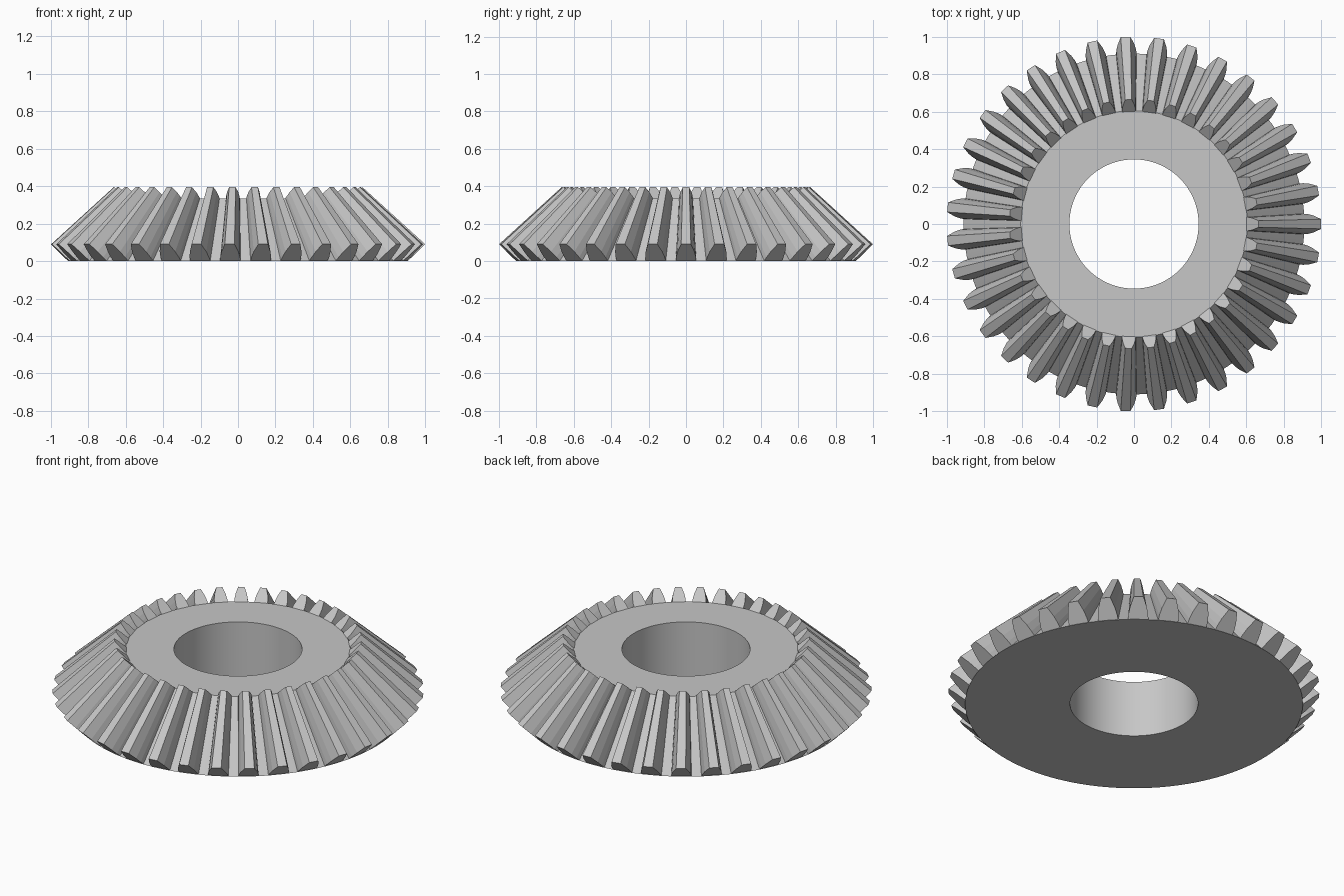
import bpy, bmesh, math
from mathutils import Vector, Matrix

if "Cube" in bpy.data.objects:
    bpy.data.objects.remove(bpy.data.objects["Cube"], do_unlink=True)

TEETH = 35
SEGMENTS = 140
APEX = 1.0       # height where all the tooth lines meet
TOE = 0.665      # size of the inner tooth end relative to the outer end
ROOT = 0.91      # outer root radius
BORE = 0.345

steel = bpy.data.materials.new("steel grey")
steel.use_nodes = True
GREY = (0.57, 0.57, 0.57, 1)
steel.diffuse_color = GREY
steel.node_tree.nodes["Principled BSDF"].inputs["Base Color"].default_value = GREY


def make_object(name, bm):
    bmesh.ops.recalc_face_normals(bm, faces=bm.faces)
    mesh = bpy.data.meshes.new(name)
    bm.to_mesh(mesh)
    bm.free()
    mesh.materials.append(steel)
    obj = bpy.data.objects.new(name, mesh)
    bpy.context.collection.objects.link(obj)
    return obj


# Conical body with a straight bore
bm = bmesh.new()
section = [(BORE, 0), (ROOT, 0), (ROOT * TOE, APEX * (1 - TOE)), (BORE, APEX * (1 - TOE))]
rings = []
for r, z in section:
    rings.append([bm.verts.new((r * math.cos(a), r * math.sin(a), z))
                  for a in (math.tau * i / SEGMENTS for i in range(SEGMENTS))])
for k in range(len(rings)):
    lower, upper = rings[k], rings[(k + 1) % len(rings)]
    for i in range(SEGMENTS):
        j = (i + 1) % SEGMENTS
        bm.faces.new((lower[i], lower[j], upper[j], upper[i]))
body = make_object("gear_body", bm)
bpy.context.view_layer.objects.active = body
body.select_set(True)
bpy.ops.object.shade_smooth_by_angle(angle=math.radians(30))

# Tapered teeth: (height above root, half width) of the outer end
bm = bmesh.new()
half = [(-0.004, 0.055), (0.02, 0.053), (0.05, 0.045), (0.09, 0.026)]
outline = [(h, w) for h, w in half] + [(h, -w) for h, w in reversed(half)]
apex = Vector((0, 0, APEX))
for t in range(TEETH):
    turn = Matrix.Rotation(math.tau * t / TEETH, 3, 'Z')
    heel = [turn @ Vector((math.sqrt((ROOT + h) ** 2 - w * w), w, max(h, 0)))
            for h, w in outline]
    toe = [apex + (p - apex) * TOE for p in heel]
    a = [bm.verts.new(p) for p in heel]
    b = [bm.verts.new(p) for p in toe]
    n = len(a)
    bm.faces.new(a)
    bm.faces.new(b)
    for i in range(n):
        j = (i + 1) % n
        bm.faces.new((a[i], a[j], b[j], b[i]))
make_object("gear_teeth", bm)
